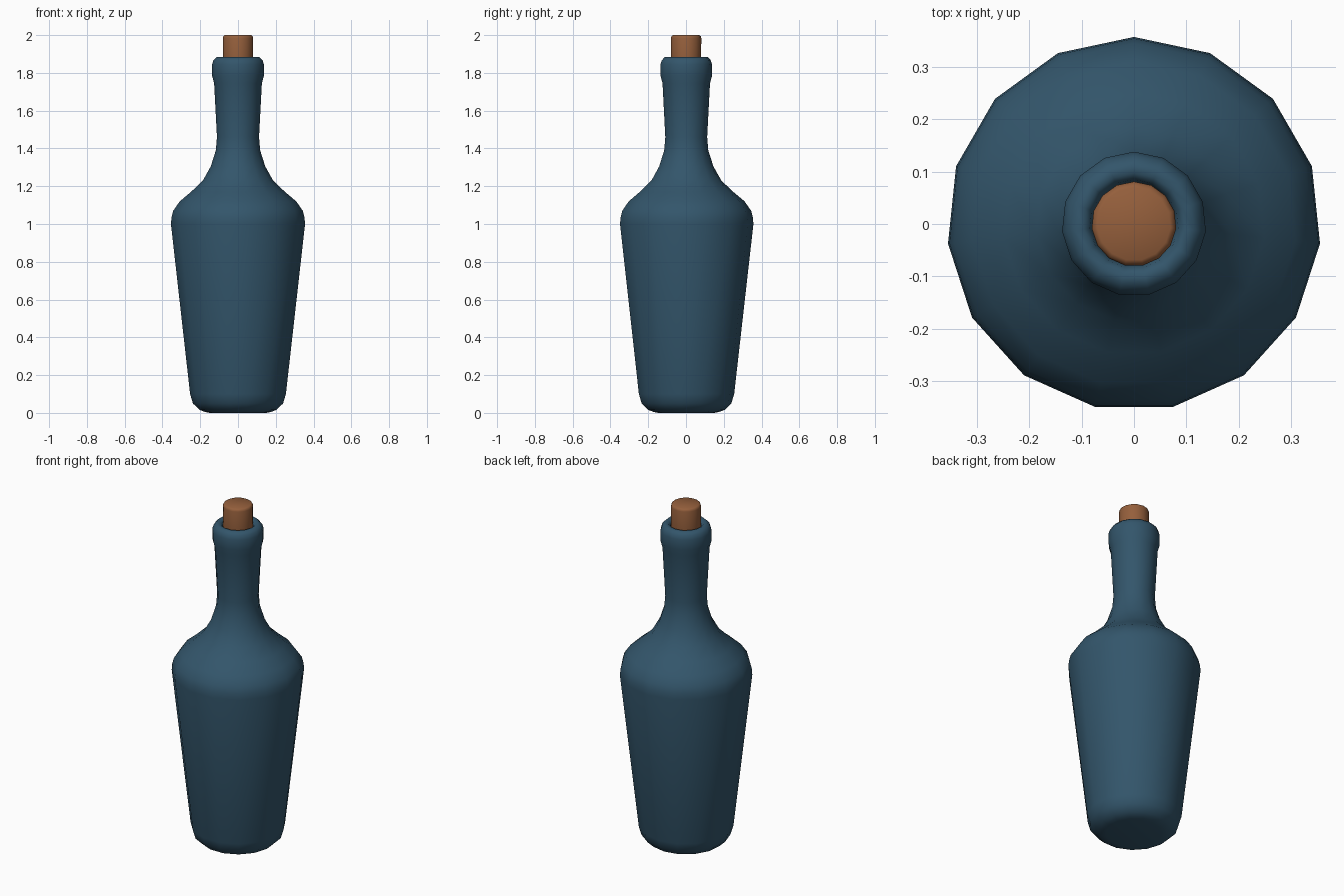
import bpy, bmesh, math

if "Cube" in bpy.data.objects:
    bpy.data.objects.remove(bpy.data.objects["Cube"])

SIDES = 15


def material(name, rgb):
    m = bpy.data.materials.new(name)
    m.diffuse_color = (*rgb, 1.0)
    m.use_nodes = True
    m.node_tree.nodes["Principled BSDF"].inputs["Base Color"].default_value = m.diffuse_color
    return m


def lathe(name, profile, mat):
    """Revolve (radius, height) points around z; radius 0 closes to a pole."""
    bm = bmesh.new()
    rings = []
    for r, z in profile:
        if r == 0:
            rings.append([bm.verts.new((0, 0, z))] * SIDES)
        else:
            rings.append([bm.verts.new((r * math.cos(a), r * math.sin(a), z))
                          for a in (math.pi / 2 + math.tau * i / SIDES for i in range(SIDES))])
    for lo, hi in zip(rings, rings[1:]):
        for i in range(SIDES):
            j = (i + 1) % SIDES
            quad = list(dict.fromkeys((lo[i], lo[j], hi[j], hi[i])))
            bm.faces.new(quad)
    for f in bm.faces:
        f.smooth = True
    bmesh.ops.recalc_face_normals(bm, faces=bm.faces)
    me = bpy.data.meshes.new(name)
    bm.to_mesh(me)
    bm.free()
    me.materials.append(mat)
    ob = bpy.data.objects.new(name, me)
    bpy.context.collection.objects.link(ob)
    return ob


glass = material("blue_glass", (0.033, 0.092, 0.147))
cork = material("brown_cork", (0.30, 0.115, 0.045))

# Bottle: base, tapered body, shoulder, neck, rolled lip and inner mouth
lathe("bottle", [
    (0, 0.005), (0.15, 0.003), (0.175, 0.005), (0.205, 0.016), (0.24, 0.05), (0.255, 0.10),
    (0.357, 1.0), (0.354, 1.035), (0.345, 1.07), (0.31, 1.12), (0.25, 1.17), (0.187, 1.23),
    (0.145, 1.305), (0.118, 1.39), (0.112, 1.46), (0.127, 1.745),
    (0.138, 1.785), (0.138, 1.845), (0.131, 1.867), (0.115, 1.883),
    (0.097, 1.883), (0.085, 1.872), (0.079, 1.845), (0.076, 1.75), (0, 1.75),
], glass)

# Stopper, sunk into the mouth
lathe("stopper", [
    (0, 1.76), (0.072, 1.76), (0.08, 1.86), (0.081, 1.985), (0.078, 1.995), (0.07, 2.0), (0, 2.0),
], cork)

# The base rests exactly on the ground
for v in bpy.data.objects["bottle"].data.vertices:
    if v.co.z < 0.004:
        v.co.z = 0.0
